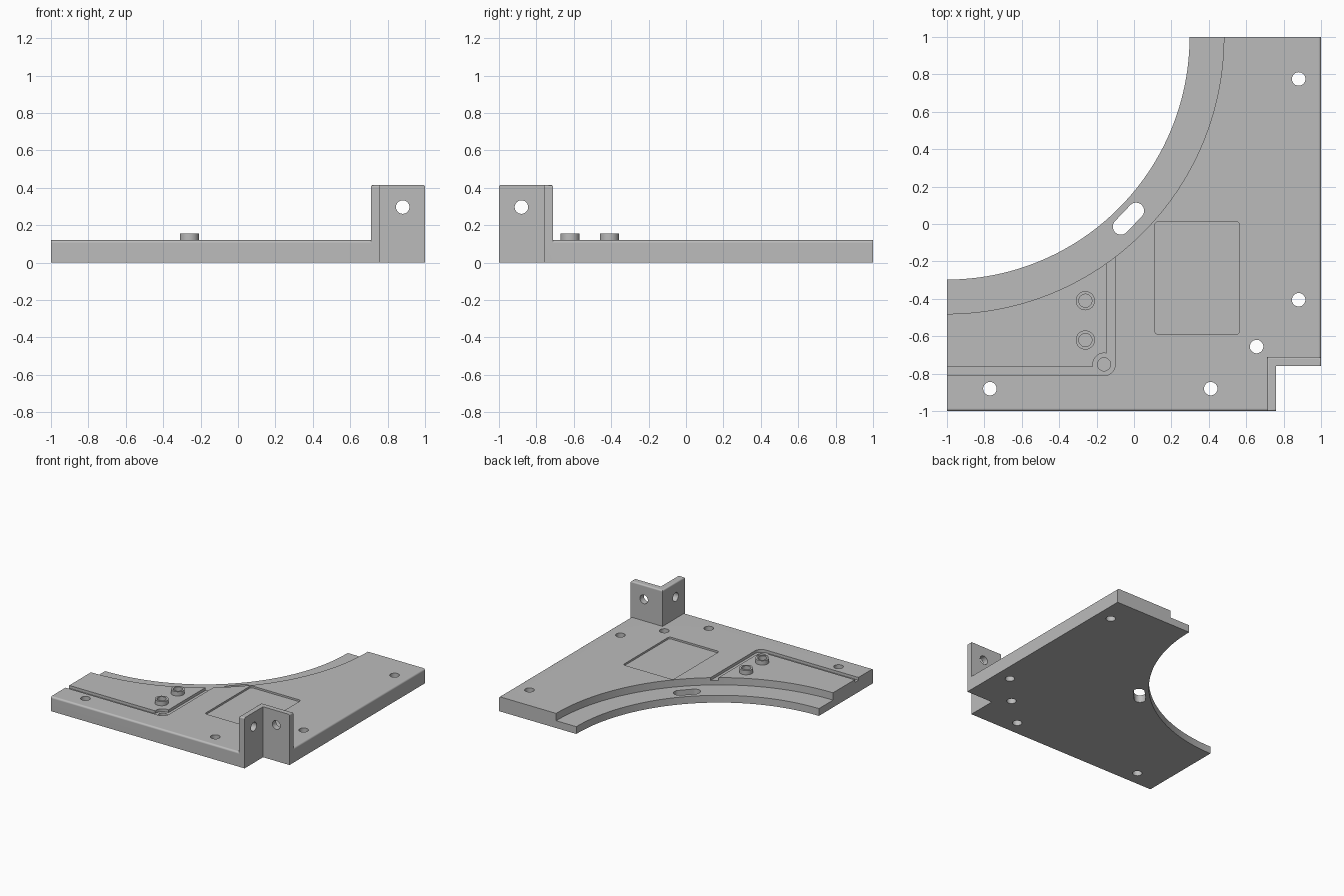
import bpy, bmesh
from math import cos, sin, pi, atan2
from mathutils import Matrix, Vector

default = bpy.data.objects.get("Cube")
if default:
    bpy.data.objects.remove(default, do_unlink=True)

grey = bpy.data.materials.new("plain grey")
grey.use_nodes = True
colour = (0.5, 0.5, 0.5, 1)
grey.diffuse_color = colour
grey.node_tree.nodes["Principled BSDF"].inputs["Base Color"].default_value = colour

T = 0.12       # plate thickness
WALL = 0.415   # bracket height
HOLE = 0.036   # screw hole radius


def prism(name, outline, z0, z1, round_edge=None, radius=0.015):
    """Extrude an outline upward, rounding the edges picked by a rule."""
    bm = bmesh.new()
    base = bm.faces.new([bm.verts.new((x, y, z0)) for x, y in outline])
    top = bmesh.ops.extrude_face_region(bm, geom=[base])["geom"]
    bmesh.ops.translate(bm, vec=(0, 0, z1 - z0),
                        verts=[v for v in top if isinstance(v, bmesh.types.BMVert)])
    bmesh.ops.recalc_face_normals(bm, faces=bm.faces)
    if round_edge:
        edges = [e for e in bm.edges if round_edge(e.verts[0].co, e.verts[1].co)]
        bmesh.ops.bevel(bm, geom=edges, offset=radius, segments=4, profile=0.5,
                        affect='EDGES')
    mesh = bpy.data.meshes.new(name)
    bm.to_mesh(mesh)
    bm.free()
    mesh.materials.append(grey)
    obj = bpy.data.objects.new(name, mesh)
    bpy.context.collection.objects.link(obj)
    return obj


def arc(cx, cy, r, start, end, n):
    return [(cx + r * cos(start + (end - start) * i / n),
             cy + r * sin(start + (end - start) * i / n)) for i in range(n + 1)]


def disc(x, y, r, n=48):
    return arc(x, y, r, 0, 2 * pi, n)[:-1]


def rect(x0, x1, y0, y1):
    return [(x0, y0), (x1, y0), (x1, y1), (x0, y1)]


def rounded_rect(x0, x1, y0, y1, r):
    corners = [(x1 - r, y1 - r), (x0 + r, y1 - r), (x0 + r, y0 + r), (x1 - r, y0 + r)]
    return [p for i, (x, y) in enumerate(corners)
            for p in arc(x, y, r, i * pi / 2, (i + 1) * pi / 2, 6)]


def combine(target, other, operation):
    mod = target.modifiers.new("combine", 'BOOLEAN')
    mod.operation, mod.solver, mod.object = operation, 'EXACT', other
    bpy.context.view_layer.objects.active = target
    bpy.ops.object.modifier_apply(modifier=mod.name)
    bpy.data.objects.remove(other, do_unlink=True)


def cut(outline, z0, z1=0.3):
    combine(plate, prism("cutter", outline, z0, z1), 'DIFFERENCE')


# Plate with a notched corner and rounded outer top edges
def plate_edge(a, b):
    on_top = min(a.z, b.z) > T - 0.001
    return on_top and (max(a.y, b.y) < -0.99 or min(a.x, b.x) > 0.99)


plate = prism("mounting_plate",
              [(-1, -1), (0.76, -1), (0.76, -0.76), (1, -0.76), (1, 1), (-1, 1)],
              0, T, plate_edge)

# Curved cut-out and the lower ledge along it
cut(disc(-1, 1, 1.297, 256), -0.1)
cut(disc(-1, 1, 1.48, 256), 0.06)


# Corner bracket, rounded on its inner and end edges
def bracket_edge(a, b):
    top = min(a.z, b.z) > WALL - 0.001
    outer = all(abs(p.x - 0.76) < 0.001 or abs(p.y + 0.76) < 0.001 for p in (a, b))
    ends = max(a.y, b.y) < -0.99 or min(a.x, b.x) > 0.99
    return top and (ends or not outer)


bracket = prism("corner_bracket",
                [(0.71, -1), (0.76, -1), (0.76, -0.76), (1, -0.76), (1, -0.71), (0.71, -0.71)],
                0, WALL, bracket_edge, 0.012)
combine(plate, bracket, 'UNION')

# Bracket screw holes, one through each wall
for centre, axis in (((0.88, -0.735, 0.297), 'X'), ((0.735, -0.88, 0.297), 'Y')):
    drill = prism("drill", disc(0, 0, HOLE), -0.1, 0.1)
    drill.data.transform(Matrix.Translation(Vector(centre)) @ Matrix.Rotation(pi / 2, 4, axis))
    combine(plate, drill, 'DIFFERENCE')

# Shallow rectangular pocket
cut(rounded_rect(0.11, 0.565, -0.59, 0.012, 0.02), 0.105)

# Wire groove with a round corner well
cut(rect(-1.1, -0.16, -0.81, -0.762), 0.097)
cut(rect(-0.148, -0.1, -0.75, -0.05), 0.097)
cut(disc(-0.16, -0.75, 0.06), 0.097)
cut(disc(-0.16, -0.75, 0.035), 0.04)

# Raised screw bosses with blind holes
for y in (-0.41, -0.62):
    combine(plate, prism("boss", disc(-0.26, y, 0.051), 0.08, 0.155), 'UNION')
    cut(disc(-0.26, y, 0.035), 0.05)

# Screw holes through the plate
for x, y in ((0.88, 0.775), (0.88, -0.405), (0.655, -0.655), (0.41, -0.88), (-0.77, -0.88)):
    cut(disc(x, y, HOLE), -0.1)

# Slanted slot in the ledge
ax, ay, bx, by = -0.07, -0.014, 0.011, 0.071
tilt = atan2(by - ay, bx - ax)
cut(arc(bx, by, 0.043, tilt - pi / 2, tilt + pi / 2, 20)
    + arc(ax, ay, 0.043, tilt + pi / 2, tilt + 3 * pi / 2, 20), -0.1)

# Smooth the curved walls and keep the flats flat
bpy.ops.object.select_all(action='DESELECT')
plate.select_set(True)
bpy.context.view_layer.objects.active = plate
bpy.ops.object.shade_smooth_by_angle(angle=pi / 6)
plate.modifiers.new("flat_faces", 'WEIGHTED_NORMAL').keep_sharp = True
